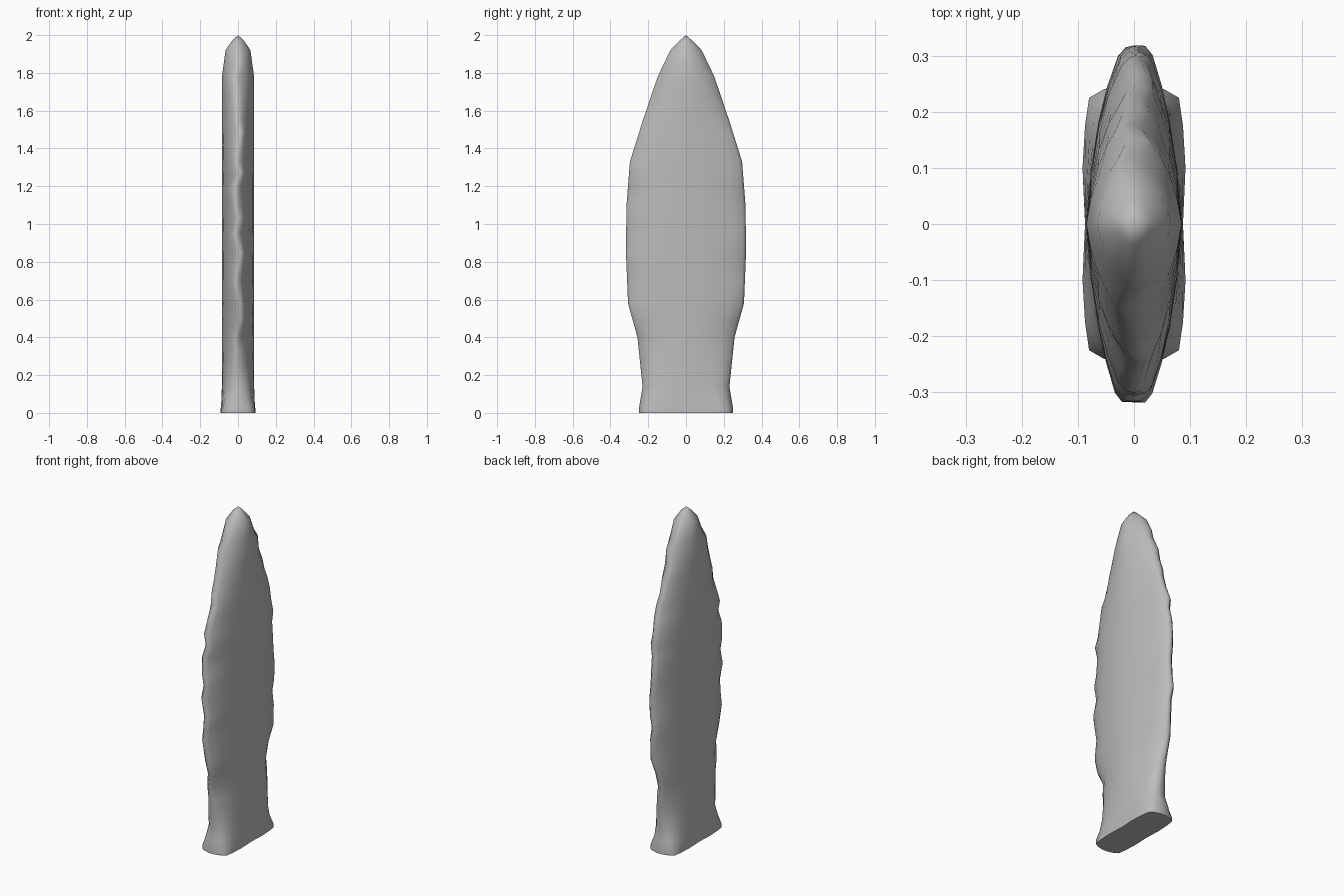
import bpy, bmesh, math, random
from mathutils import Vector

random.seed(4)
if "Cube" in bpy.data.objects:
    bpy.data.objects.remove(bpy.data.objects["Cube"])

stone = bpy.data.materials.new("grey_stone")
stone.use_nodes = True
stone.diffuse_color = (0.5, 0.5, 0.5, 1)
stone.node_tree.nodes["Principled BSDF"].inputs["Base Color"].default_value = (0.5, 0.5, 0.5, 1)

# Outline: height, half width (y), half thickness (x)
OUTLINE = [(0, .25, .09), (.02, .25, .09), (.14, .23, .087), (.4, .257, .085),
           (.58, .307, .085), (.85, .318, .085), (1.1, .315, .085),
           (1.33, .297, .085), (1.55, .228, .085), (1.78, .15, .085),
           (1.92, .083, .066), (1.97, .035, .032)]
# Quarter sections as fractions of half thickness and half width
LENS = [(1, 0), (.9, .31), (.74, .58), (.54, .78), (.28, .95), (.1, 1)]
BUTT = [(.97, 0), (1.02, .4), (.97, .7), (.89, .9), (.6, .96), (.2, 1)]


def outline_at(z):
    for a, b in zip(OUTLINE, OUTLINE[1:]):
        if z <= b[0]:
            t = (z - a[0]) / (b[0] - a[0])
            return [p + (q - p) * t for p, q in zip(a[1:], b[1:])]
    return OUTLINE[-1][1:]


def section(z):
    """Closed ring that turns from a boxy butt into a thin chipped lens."""
    half_y, half_x = outline_at(z)
    blend = min(1, max(0, (z - .02) / .36)) ** .6
    quarter = [Vector(b).lerp(Vector(l), blend) for b, l in zip(BUTT, LENS)]
    chip = {s: random.uniform(-.016, .016) * blend * min(1, half_x / .085) for s in (1, -1)}
    order = [(1, 1, quarter), (-1, 1, quarter[::-1]),
             (-1, -1, quarter[1:]), (1, -1, quarter[:0:-1])]
    ring = []
    for sx, sy, pts in order:
        for fx, fy in pts:
            if sx < 0 and sy > 0 or fy > 0 or sx > 0 and sy > 0:
                ring.append((sx * fx * half_x + chip[sy] * fy ** 5, sy * fy * half_y, z))
    return ring


# Blade: lofted rings closed by a pointed tip and a flat butt
heights = sorted({h[0] for h in OUTLINE} | {.08, .25, .33, .49, .7, .78, .95, 1.03,
                                          1.2, 1.27, 1.42, 1.49, 1.62, 1.7, 1.85})
bm = bmesh.new()
rings = [[bm.verts.new(p) for p in section(z)] for z in heights]
for low, high in zip(rings, rings[1:]):
    for i in range(len(low)):
        j = (i + 1) % len(low)
        bm.faces.new((low[i], low[j], high[j], high[i]))
tip = bm.verts.new((0, 0, 2))
top = rings[-1]
for i in range(len(top)):
    bm.faces.new((top[i], top[(i + 1) % len(top)], tip))
bm.faces.new(rings[0][::-1])
bmesh.ops.recalc_face_normals(bm, faces=bm.faces)

mesh = bpy.data.meshes.new("blade")
bm.to_mesh(mesh)
bm.free()
mesh.materials.append(stone)
blade = bpy.data.objects.new("blade", mesh)
bpy.context.collection.objects.link(blade)
bpy.context.view_layer.objects.active = blade
blade.select_set(True)
bpy.ops.object.shade_smooth_by_angle(angle=math.radians(60))
